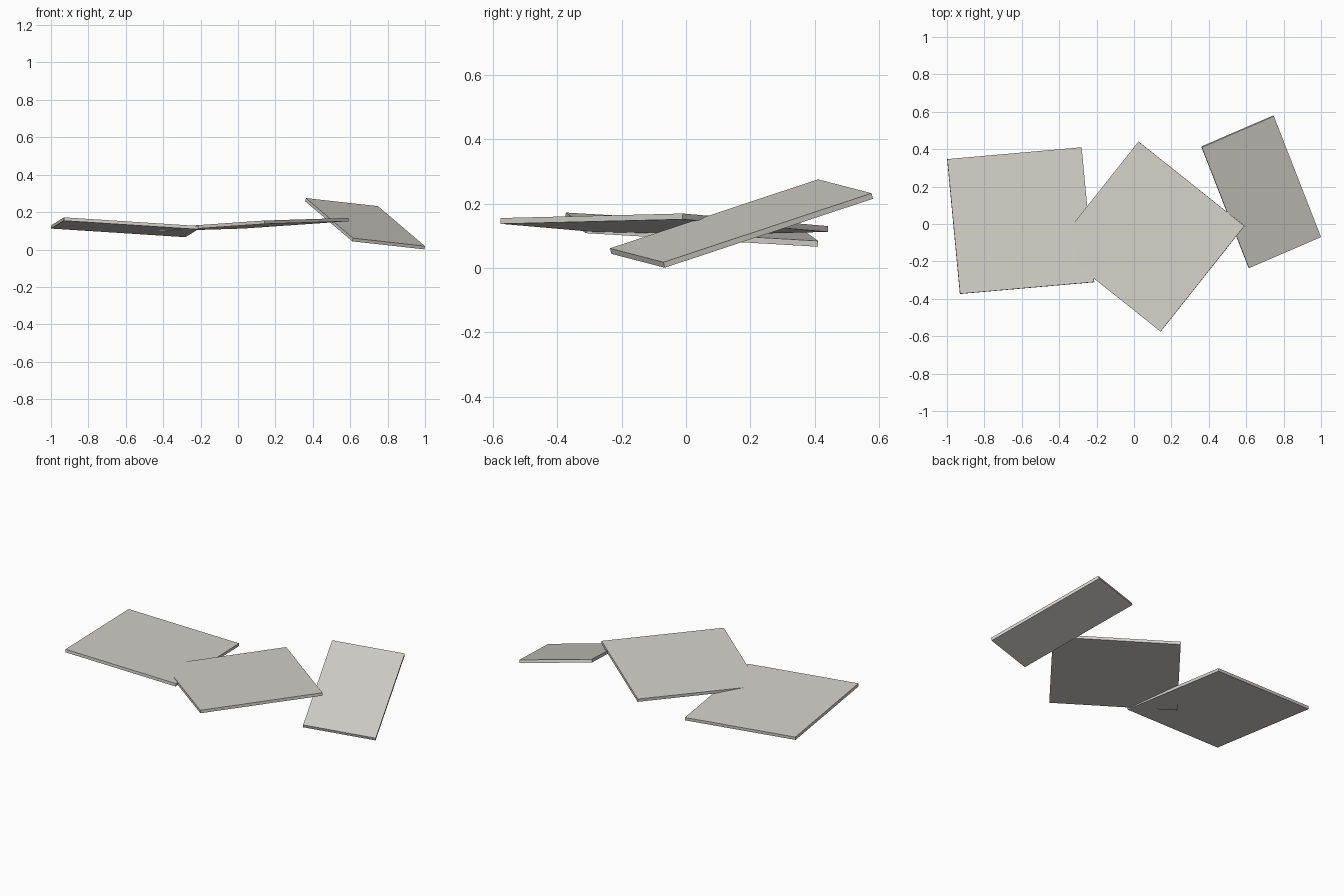
import bpy
import bmesh
from mathutils import Vector

if "Cube" in bpy.data.objects:
    bpy.data.objects.remove(bpy.data.objects["Cube"])

THICKNESS = 0.018

stone = bpy.data.materials.new("warm_grey_stone")
stone.diffuse_color = (0.66, 0.64, 0.59, 1.0)
stone.use_nodes = True
stone.node_tree.nodes["Principled BSDF"].inputs["Base Color"].default_value = stone.diffuse_color


def slab(name, corner, side_a, side_b):
    """Flat tile: three upper corners, thickened downwards along its normal."""
    c, a, b = Vector(corner), Vector(side_a), Vector(side_b)
    top = [c, a, a + b - c, b]  # counter-clockwise from above
    down = (a - c).cross(b - c).normalized() * -THICKNESS
    bm = bmesh.new()
    upper = [bm.verts.new(p) for p in top]
    lower = [bm.verts.new(p + down) for p in top]
    bm.faces.new(upper)
    bm.faces.new(lower[::-1])
    for i in range(4):
        j = (i + 1) % 4
        bm.faces.new((upper[i], lower[i], lower[j], upper[j]))
    bmesh.ops.recalc_face_normals(bm, faces=bm.faces)
    mesh = bpy.data.meshes.new(name)
    bm.to_mesh(mesh)
    bm.free()
    mesh.materials.append(stone)
    obj = bpy.data.objects.new(name, mesh)
    bpy.context.collection.objects.link(obj)


# square slab on the left, tipped back and to the right
slab("left_slab", (-0.93, -0.373, 0.172), (-0.212, -0.31, 0.126), (-0.998, 0.347, 0.13))

# square slab in the middle, one corner resting in the left slab
slab("middle_slab", (0.142, -0.575, 0.155), (0.59, -0.01, 0.169), (-0.424, -0.124, 0.116))

# narrow slab on the right, leaning steeply forwards
slab("right_slab", (0.615, -0.236, 0.061), (1.0, -0.07, 0.018), (0.363, 0.41, 0.275))
